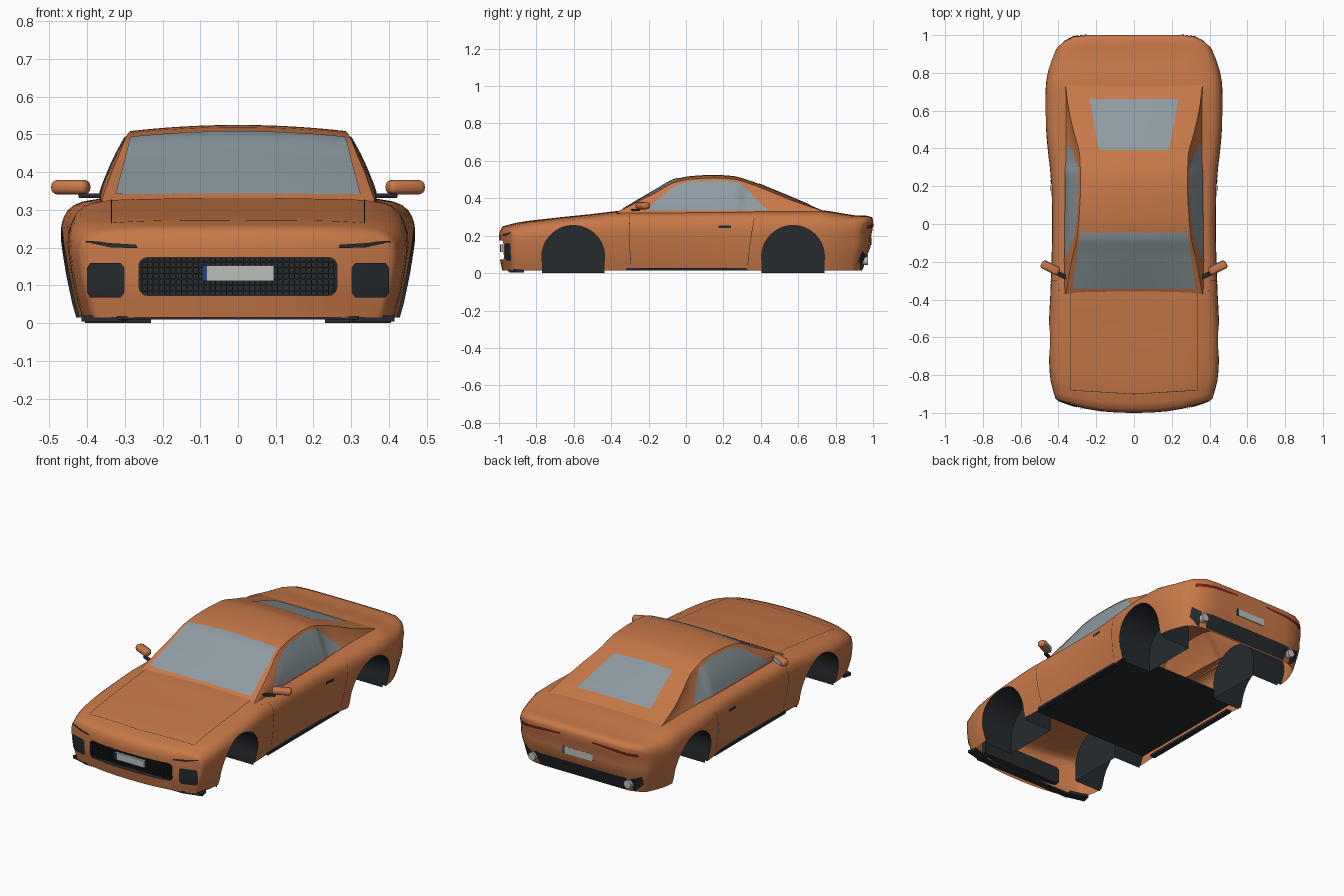
import bpy, bmesh, math
from mathutils import Vector, Matrix
from mathutils.bvhtree import BVHTree

if "Cube" in bpy.data.objects:
    bpy.data.objects.remove(bpy.data.objects["Cube"])


def material(name, r, g, b):
    m = bpy.data.materials.new(name)
    m.diffuse_color = (r, g, b, 1)
    m.use_nodes = True
    m.node_tree.nodes["Principled BSDF"].inputs["Base Color"].default_value = m.diffuse_color
    return m


PAINT = material("paint", .58, .19, .065)
DARK = material("dark_trim", .02, .024, .028)
GLASS = material("glass", .27, .33, .36)
RED = material("tail_red", .2, .015, .015)
CHROME = material("light_metal", .5, .52, .5)
BLUE = material("blue", .02, .06, .2)


def finish(name, bm, *mats, recalc=True):
    if recalc:
        bmesh.ops.recalc_face_normals(bm, faces=bm.faces)
    me = bpy.data.meshes.new(name)
    bm.to_mesh(me)
    bm.free()
    ob = bpy.data.objects.new(name, me)
    bpy.context.collection.objects.link(ob)
    for m in mats:
        me.materials.append(m)
    return ob


def smooth(ob, deg=38):
    bpy.ops.object.select_all(action='DESELECT')
    ob.select_set(True)
    bpy.context.view_layer.objects.active = ob
    bpy.ops.object.shade_smooth_by_angle(angle=math.radians(deg))


def curve(*p):
    """Monotone smooth curve through the given (position, value) points."""
    s = [(b[1] - a[1]) / (b[0] - a[0]) for a, b in zip(p, p[1:])]
    d = [s[0]] + [0 if a * b <= 0 else 2 * a * b / (a + b) for a, b in zip(s, s[1:])] + [s[-1]]

    def f(v):
        v = min(max(v, p[0][0]), p[-1][0])
        k = max(i for i in range(len(p) - 1) if p[i][0] <= v)
        h = p[k + 1][0] - p[k][0]
        t = (v - p[k][0]) / h
        return ((1 + 2 * t) * (1 - t) ** 2 * p[k][1] + t * (1 - t) ** 2 * h * d[k]
                + t * t * (3 - 2 * t) * p[k + 1][1] + t * t * (t - 1) * h * d[k + 1])
    return f


def add_box(bm, c, d, rz=0):
    mat = Matrix.Translation(c) @ Matrix.Rotation(rz, 4, 'Z') @ Matrix.Diagonal((*d, 1))
    return bmesh.ops.create_cube(bm, size=1, matrix=mat)['verts']


def box(name, c, d, mat, bevel=0, rz=0):
    bm = bmesh.new()
    add_box(bm, c, d, rz)
    if bevel:
        bmesh.ops.bevel(bm, geom=bm.edges[:], offset=bevel, segments=4, profile=.5, affect='EDGES')
    smooth(finish(name, bm, mat))


# Lower body: rounded box lofted along y from plan, top line and section curves
ZB = .015
width = curve((-1, .415), (-.93, .432), (-.85, .445), (-.6, .452), (-.3, .44), (0, .433), (.2, .437),
              (.45, .462), (.6, .47), (.8, .465), (.92, .45), (1, .415))
top = curve((-1, .25), (-.95, .266), (-.9, .276), (-.75, .291), (-.5, .316), (-.35, .332), (.72, .336),
            (.85, .318), (.93, .308), (.97, .308), (1, .298))
tail = curve((.015, -.06), (.1, -.03), (.15, -.012), (.2, -.01), (.25, 0), (.28, 0), (.31, -.01))
stations = [-1, -.97, -.93, -.88, -.82, -.75, -.67, -.6, -.52, -.45, -.38, -.3, -.2, -.1, 0, .1, .2, .3, .38,
            .45, .52, .6, .68, .74, .8, .86, .91, .95, .98, 1]
half = [(.96, .885), (.925, .927), (.875, .957), (.76, .985), (.6, .992), (.4, .997), (.2, 1)]
cols = [(-x, z) for x, z in half] + [(0, 1)] + half[::-1]
rows = [(.92, 0), (.943, .12), (.962, .25), (.979, .38), (.99, .5), (.998, .6), (1, .68), (.995, .77),
        (.982, .83), (.96, .885)]
bm = bmesh.new()
cache = {}


def V(i, t, j):
    if (i, t, j) not in cache:
        y = stations[t]
        x = width(y) * cols[i][0] / half[0][0] * rows[j][0]
        z = ZB + (top(y) - ZB) * rows[j][1] / half[0][1] * cols[i][1]
        nose = .075 * (abs(x) / .42) ** 2.5 + .02 * max(0, (z - .2) / .05) ** 2 + .02 * max(0, (.1 - z) / .1)
        rear = tail(z) - .055 * max(0, (abs(x) - .28) / .115) ** 2
        y += nose * max(0, (-y - .7) / .3) + rear * max(0, (y - .7) / .3)
        cache[i, t, j] = bm.verts.new((x, y, z))
    return cache[i, t, j]


I, T, J = len(cols) - 1, len(stations) - 1, len(rows) - 1
for t in range(T):
    for j in (0, J):
        for i in range(I):
            bm.faces.new((V(i, t, j), V(i + 1, t, j), V(i + 1, t + 1, j), V(i, t + 1, j)))
    for i in (0, I):
        for j in range(J):
            bm.faces.new((V(i, t, j), V(i, t + 1, j), V(i, t + 1, j + 1), V(i, t, j + 1)))
for t in (0, T):
    for i in range(I):
        for j in range(J):
            bm.faces.new((V(i, t, j), V(i + 1, t, j), V(i + 1, t, j + 1), V(i, t, j + 1)))
bmesh.ops.recalc_face_normals(bm, faces=bm.faces)
bm.normal_update()
BODY = BVHTree.FromBMesh(bm)
body = finish("body_shell", bm, PAINT, DARK)

# Wheel arch and grille openings
AXLES = (-.603, .572)


def add_arch(bm, y, s, r, x0, x1, bottom, open_ends):
    ang = [math.radians(-10 + 200 * k / 36) for k in range(37)]
    p = [(y + r * math.cos(a), .087 + r * math.sin(a)) for a in ang]
    p = [(p[0][0], bottom)] + p + [(p[-1][0], bottom)]
    a, b = [[bm.verts.new((s * x, *q)) for q in p] for x in (x0, x1)]
    bm.faces.new(a)
    if not open_ends:
        bm.faces.new(b)
    for k in range(len(p) - (1 if open_ends else 0)):
        n = (k + 1) % len(p)
        bm.faces.new((a[k], a[n], b[n], b[k]))


bm = bmesh.new()
for y in AXLES:
    for s in (1, -1):
        add_arch(bm, y, s, .168, .232, .6, -.1, False)
grille = add_box(bm, (0, -1.03, .1235), (.525, .16, .1))
edges = [e for e in bm.edges if e.verts[0] in grille and abs(e.verts[0].co.y - e.verts[1].co.y) > .1]
bmesh.ops.bevel(bm, geom=edges, offset=.022, segments=4, profile=.5, affect='EDGES')
for f in bm.faces:
    f.material_index = 1
cutter = finish("opening_cutter", bm, PAINT, DARK)
cutter.hide_render = True
mod = body.modifiers.new("openings", 'BOOLEAN')
mod.object, mod.operation, mod.solver = cutter, 'DIFFERENCE', 'EXACT'
cut = bpy.data.meshes.new_from_object(body.evaluated_get(bpy.context.evaluated_depsgraph_get()))
body.modifiers.clear()
bm = bmesh.new()
bm.from_mesh(cut)
# Open the underside and the cabin
gone = []
for f in bm.faces:
    c = f.calc_center_median()
    if (f.normal.z < -.9 and c.z < .02) or (f.normal.z > .8 and c.z > .3 and -.3 < c.y < .68 and abs(c.x) < .335):
        gone.append(f)
bmesh.ops.delete(bm, geom=gone, context='FACES')
bm.to_mesh(body.data)
bm.free()
bpy.data.objects.remove(cutter)
smooth(body, 60)

# Wheel liners and floor
bm = bmesh.new()
for y in AXLES:
    for s in (1, -1):
        add_arch(bm, y, s, .17, .23, .405, 0, True)
smooth(finish("wheel_liners", bm, DARK))
box("floor", (0, 0, .06), (.8, .8, .01), DARK)

# Cabin: roof, pillars and fastback
roof = curve((-.37, .324), (-.25, .395), (-.145, .456), (-.06, .502), (.04, .52), (.15, .525), (.25, .519),
             (.35, .491), (.45, .452), (.6, .39), (.76, .322))
edge = curve((-.37, .362), (-.2, .331), (-.06, .3), (.05, .29), (.2, .283), (.35, .286), (.5, .322),
             (.62, .348), (.76, .365))
bm = bmesh.new()
rings = []
for k in range(46):
    y = -.37 + 1.13 * k / 45
    e, z = edge(y), roof(y)
    crown = .016 * min(1, (y + .37) / .2, (.76 - y) / .2)
    ze = z - crown
    bulge = .01 if y < .3 else -.006
    right = []
    for q in range(7):
        t = q / 6
        right.append((.368 + (e - .368) * t + bulge * 4 * t * (1 - t) * min(1, (ze - .32) / .1),
                      y, .316 + (ze - .316) * t))
    mid = [(e * u / 6, y, z - crown * (u / 6) ** 2) for u in range(5, -6, -1)]
    left = [(-a, b, c) for a, b, c in right[::-1]]
    rings.append([bm.verts.new(p) for p in right + mid + left])
for a, b in zip(rings, rings[1:]):
    for k in range(len(a) - 1):
        bm.faces.new((a[k], a[k + 1], b[k + 1], b[k]))
bmesh.ops.recalc_face_normals(bm, faces=bm.faces)
CABIN = BVHTree.FromBMesh(bm)
smooth(finish("cabin_roof", bm, PAINT))

# Fitted panels: a patch between two outlines, projected onto the bodywork
VIEWS = {'front': (lambda a, b: (a, -2, b), (0, 1, 0)), 'back': (lambda a, b: (a, 2, b), (0, -1, 0)),
         'right': (lambda a, b: (2, a, b), (-1, 0, 0)), 'left': (lambda a, b: (-2, a, b), (1, 0, 0)),
         'top': (lambda a, b: (a, b, 2), (0, 0, -1))}


def panel(name, lo, hi, view, mat, onto=BODY, off=.003, n=5, m=5):
    place, d = VIEWS[view]
    d = Vector(d)
    bm = bmesh.new()
    grid = []
    for k in range((len(lo) - 1) * n + 1):
        i = min(k // n, len(lo) - 2)
        t = k / n - i
        p, q = [Vector(o[i]).lerp(Vector(o[i + 1]), t) for o in (lo, hi)]
        line = []
        for j in range(m + 1):
            hit, nor, _, _ = onto.ray_cast(Vector(place(*p.lerp(q, j / m))), d)
            if hit:
                hit = hit + nor * (-off if nor.dot(d) > 0 else off)
            line.append(bm.verts.new(hit) if hit else None)
        grid.append(line)
    for a, b in zip(grid, grid[1:]):
        for j in range(m):
            q = (a[j], b[j], b[j + 1], a[j + 1])
            if all(q):
                f = bm.faces.new(q)
                f.normal_update()
                if f.normal.dot(d) > 0:
                    f.normal_flip()
    smooth(finish(name, bm, mat, recalc=False))


def seam(name, pts, view, w):
    panel(name, [(a - w[0], b - w[1]) for a, b in pts], [(a + w[0], b + w[1]) for a, b in pts],
          view, DARK, off=.0015, n=10, m=1)


def flip(pts, s):
    return [(a * s, b) for a, b in pts]


# Glass
panel("windshield", [(-.325, -.342), (.325, -.342)], [(-.283, -.045), (.283, -.045)], 'top', GLASS, CABIN, n=14, m=14)
panel("rear_window", [(-.185, .39), (.185, .39)], [(-.235, .66), (.235, .66)], 'top', GLASS, CABIN, n=14, m=14)
for side in ('right', 'left'):
    panel(side + "_side_window", [(-.22, .334), (-.06, .334), (.03, .334), (.2, .334), (.3, .334), (.44, .334)],
          [(-.21, .345), (-.06, .465), (.03, .49), (.2, .495), (.295, .478), (.425, .345)], side, GLASS, CABIN)
    # Door seams and handle
    seam(side + "_door_front_seam", [(-.295, .05), (-.305, .2), (-.3, .31)], side, (.0015, 0))
    seam(side + "_door_rear_seam", [(.33, .04), (.345, .18), (.365, .29)], side, (.0015, 0))
    panel(side + "_door_handle", [(.175, .24), (.24, .24)], [(.175, .254), (.24, .254)], side, DARK, off=.005)
seam("cowl_seam", [(-.4, -.352), (.4, -.352)], 'top', (0, .003))
seam("hood_front_seam", [(-.33, -.88), (0, -.9), (.33, -.88)], 'top', (0, .0015))

# Parts repeated left and right
for s, side in ((1, "right"), (-1, "left")):
    seam(side + "_hood_seam", [(s * .335, -.88), (s * .335, -.36)], 'top', (.0015, 0))
    panel(side + "_headlight", flip([(.265, .198), (.335, .2), (.39, .212), (.405, .213)], s),
          flip([(.268, .207), (.33, .211), (.385, .216), (.398, .217)], s), 'front', DARK, off=.005)
    panel(side + "_front_vent", flip([(.30, .082), (.31, .068), (.39, .068), (.398, .082)], s),
          flip([(.30, .147), (.31, .159), (.39, .159), (.398, .147)], s), 'front', DARK, off=.004)
    panel(side + "_tail_light", flip([(.1, .26), (.25, .25), (.37, .236)], s),
          flip([(.1, .27), (.25, .267), (.37, .254)], s), 'back', RED)
    box(side + "_side_skirt", (s * .4, .005, .02), (.03, .65, .014), DARK)
    box(side + "_mirror", (s * .443, -.232, .36), (.105, .046, .038), PAINT, .016, s * .45)
    box(side + "_mirror_glass", (s * .434, -.212, .36), (.08, .006, .026), CHROME, .002, s * .45)
    box(side + "_mirror_stem", (s * .385, -.27, .337), (.075, .022, .012), DARK, .004, s * .45)
    bm = bmesh.new()
    spin = Matrix.Translation((s * .305, .943, .065)) @ Matrix.Rotation(math.pi / 2, 4, 'X')
    bmesh.ops.create_cone(bm, cap_ends=True, segments=24, radius1=.023, radius2=.023, depth=.06, matrix=spin)
    smooth(finish(side + "_exhaust", bm, CHROME))

# Grille bars, front lip, rear valance and plates
bm = bmesh.new()
for k in range(35):
    add_box(bm, (-.255 + k * .015, -.966, .1235), (.003, .012, .096))
for k in range(6):
    add_box(bm, (0, -.966, .085 + k * .0155), (.52, .01, .003))
finish("grille_bars", bm, DARK)
box("front_lip", (0, -.935, .014), (.64, .035, .01), DARK)
for s, side in ((1, "right"), (-1, "left")):
    box(side + "_front_lip_end", (s * .355, -.905, .012), (.11, .05, .016), DARK, 0, s * .25)
panel("rear_valance", [(-.375, .065), (-.33, .02), (.33, .02), (.375, .065)],
      [(-.375, .118), (-.33, .1), (.33, .1), (.375, .118)], 'back', DARK, n=8)
box("front_plate", (0, -.985, .132), (.19, .014, .04), CHROME)
box("front_plate_band", (-.089, -.987, .132), (.013, .014, .04), BLUE)
box("rear_plate", (0, .984, .17), (.19, .014, .04), CHROME)
box("rear_plate_band", (.089, .986, .17), (.013, .014, .04), BLUE)
